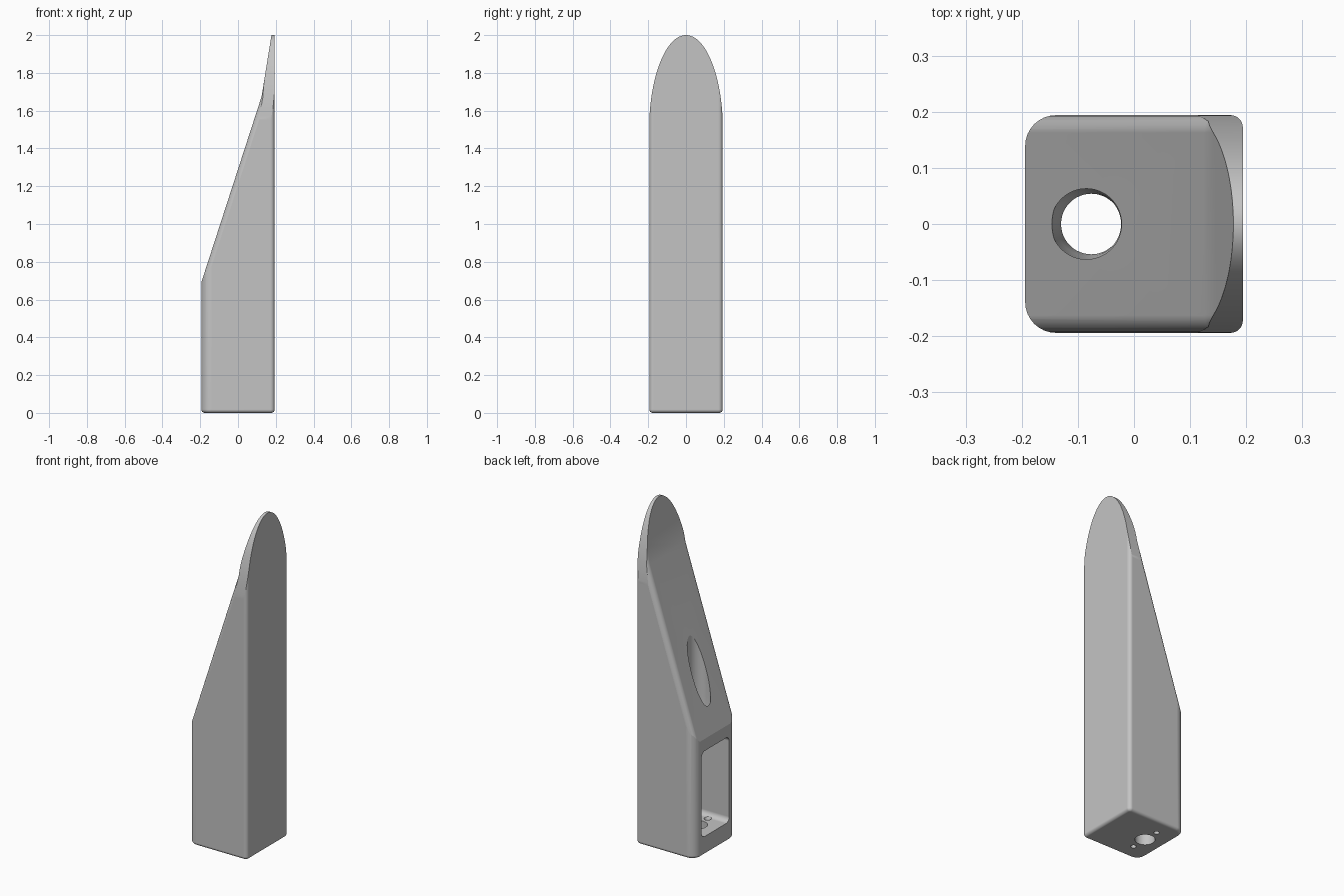
import bpy, bmesh
from math import sin, cos, pi, radians

cube = bpy.data.objects.get("Cube")
if cube:
    bpy.data.objects.remove(cube, do_unlink=True)

grey = bpy.data.materials.new("plain_grey")
grey.use_nodes = True
grey.diffuse_color = (0.55, 0.55, 0.55, 1)
grey.node_tree.nodes["Principled BSDF"].inputs["Base Color"].default_value = (0.55, 0.55, 0.55, 1)

HALF = 0.194
BORE_X = -0.076


def loft(name, rings, bevel=0, pick=None):
    """Closed solid through rings of points, with optional rounding of picked edges."""
    bm = bmesh.new()
    loops = [[bm.verts.new(p) for p in ring] for ring in rings]
    bm.faces.new(loops[0])
    bm.faces.new(loops[-1])
    for low, high in zip(loops, loops[1:]):
        for i in range(len(low)):
            j = (i + 1) % len(low)
            bm.faces.new((low[i], low[j], high[j], high[i]))
    bmesh.ops.recalc_face_normals(bm, faces=bm.faces)
    if bevel:
        edges = [e for e in bm.edges if pick(*[v.co for v in e.verts])]
        bmesh.ops.bevel(bm, geom=edges, offset=bevel, segments=8, profile=0.5,
                        affect='EDGES', clamp_overlap=True)
        bmesh.ops.recalc_face_normals(bm, faces=bm.faces)
    mesh = bpy.data.meshes.new(name)
    bm.to_mesh(mesh)
    bm.free()
    mesh.materials.append(grey)
    obj = bpy.data.objects.new(name, mesh)
    bpy.context.collection.objects.link(obj)
    return obj


def circle(x, y, z, r, n=48):
    return [(x + r * cos(2 * pi * i / n), y + r * sin(2 * pi * i / n), z) for i in range(n)]


def rounded_rect(u0, u1, v0, v1, radii, n=8):
    """Outline with its own radius at each corner, counter-clockwise from the high corner."""
    pts = []
    corners = [(u1, v1, -1, -1), (u0, v1, 1, -1), (u0, v0, 1, 1), (u1, v0, -1, 1)]
    for k, ((u, v, du, dv), r) in enumerate(zip(corners, radii)):
        for i in range(n + 1):
            a = pi / 2 * (k + i / n)
            pts.append((u + du * r + r * cos(a), v + dv * r + r * sin(a)))
    return pts


def combine(body, tool, operation):
    mod = body.modifiers.new(operation.lower(), 'BOOLEAN')
    mod.operation, mod.solver, mod.object = operation, 'EXACT', tool
    bpy.ops.object.select_all(action='DESELECT')
    bpy.context.view_layer.objects.active = body
    body.select_set(True)
    bpy.ops.object.modifier_apply(modifier=mod.name)
    bpy.data.objects.remove(tool, do_unlink=True)


# Column with soft corners on the window side and a rounded foot
plan = rounded_rect(-HALF, HALF, -HALF, HALF, (0.022, 0.055, 0.055, 0.022))
body = loft("tapered_body", [[(x, y, z) for x, y in plan] for z in (0, 2.2)],
            0.018, lambda a, b: a.z + b.z == 0)

# Sloped side with softened long edges
side = [(-0.4, -0.2), (-0.4, 0.055), (0.125, 1.675), (0.21, 2.205), (0.6, 2.3), (0.6, -0.2)]
side[1:2] = [(-0.4, 0.69 - 0.205 * 3.09)]
slope = loft("slope", [[(x, y, z) for x, z in side] for y in (-HALF - 0.0006, HALF + 0.0006)],
             0.032, lambda a, b: a.y == b.y and min(a.z, b.z) > 0 and max(a.x, b.x) < 0.3)
combine(body, slope, 'INTERSECT')

# Elliptical tip
wide = HALF + 0.0012
arch = [(wide, -0.2)] + [(wide * cos(pi * i / 64), 1.5 + 0.5 * sin(pi * i / 64)) for i in range(65)]
arch.append((-wide, -0.2))
combine(body, loft("tip_arch", [[(x, y, z) for y, z in arch] for x in (-0.5, 0.5)]), 'INTERSECT')

# Window cavity
window = rounded_rect(-0.13, 0.13, 0.11, 0.62, [0.03] * 4)
cavity = loft("cavity", [[(x, y, z) for y, z in window] for x in (-0.3, 0.05)],
              0.02, lambda a, b: a.x > 0 and b.x > 0)
combine(body, cavity, 'DIFFERENCE')

# Vertical bore with a flared lip on the slope
combine(body, loft("bore", [circle(BORE_X, 0, -0.1, 0.054),
                            circle(BORE_X, 0, 0.74, 0.054),
                            circle(BORE_X - 0.005, 0, 0.79, 0.058),
                            circle(BORE_X - 0.009, 0, 0.85, 0.063),
                            circle(BORE_X - 0.009, 0, 1.5, 0.063)]), 'DIFFERENCE')

# Screw holes in the foot
for sign in (-1, 1):
    hole = [circle(BORE_X, sign * 0.095, z, r, 24)
            for z, r in ((-0.1, 0.015), (0.098, 0.015), (0.115, 0.022), (0.2, 0.022))]
    combine(body, loft("screw_hole", hole), 'DIFFERENCE')

# Smooth shading with crisp edges
bpy.ops.object.shade_smooth_by_angle(angle=radians(16))
weighted = body.modifiers.new("weighted_normals", 'WEIGHTED_NORMAL')
weighted.keep_sharp = True
